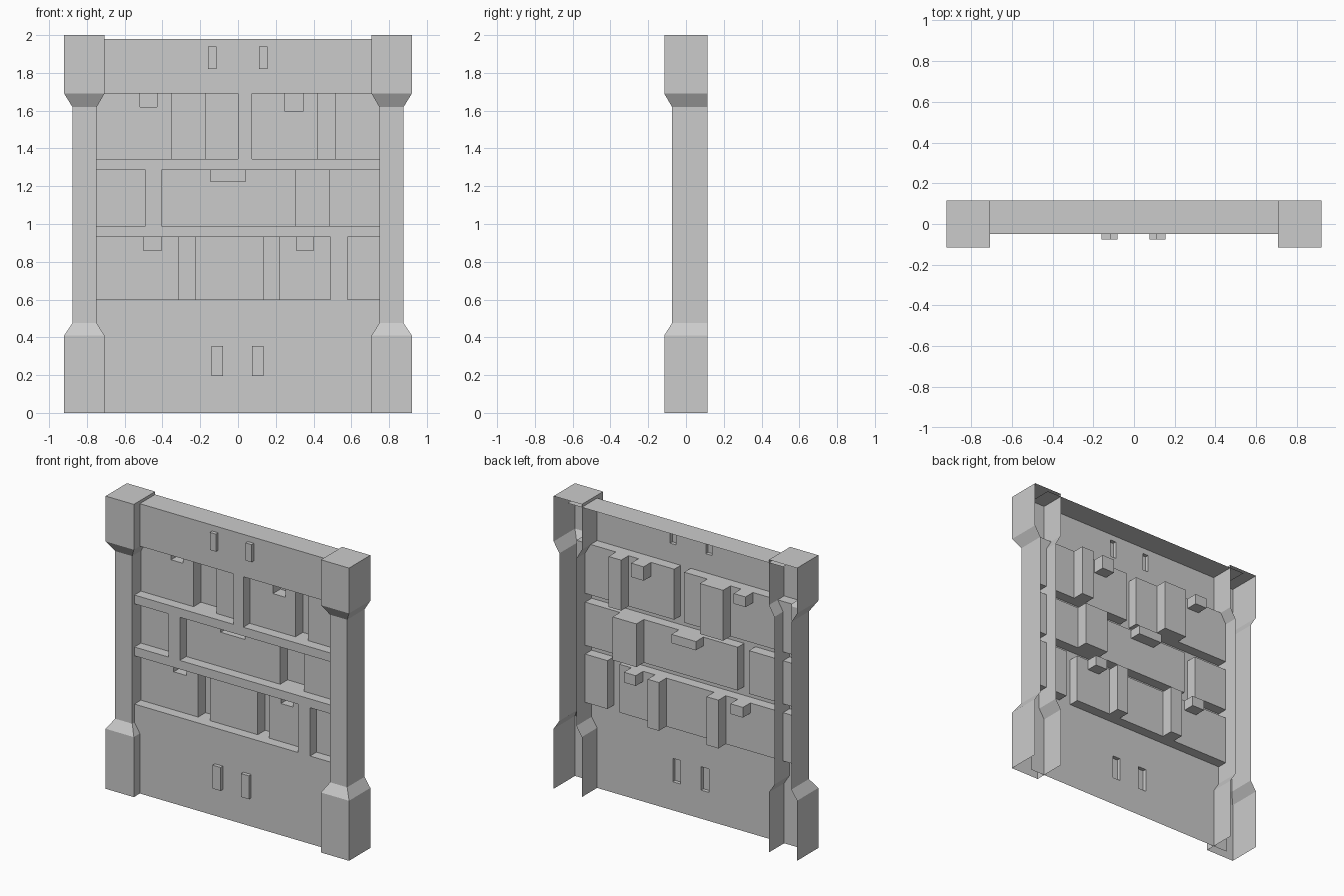
import bpy, bmesh, math

if "Cube" in bpy.data.objects:
    bpy.data.objects.remove(bpy.data.objects["Cube"])

BACK, FACE, PEG, BRICK, DEEP = 0.115, -0.05, -0.075, 0.02, 0.10
HALF, TOP = 0.815, 1.98


def make_object(name, bm):
    mesh = bpy.data.meshes.new(name)
    bm.to_mesh(mesh)
    bm.free()
    obj = bpy.data.objects.new(name, mesh)
    bpy.context.collection.objects.link(obj)
    return obj


# Relief rectangles (x0, x1, z0, z1, y); later ones override earlier ones
relief = [(-HALF, HALF, 0, TOP, FACE)]


def brick_row(z0, z1, joint, slots, notches):
    relief.append((-HALF, HALF, z0, z1, BRICK))
    relief.append((*joint, z0, z1, FACE))
    for a, b in slots:
        relief.append((a, b, z0, z1, DEEP))
    for a, b, z in notches:
        relief.append((a, b, z, z1, DEEP))


# Three recessed rows with a flush joint, deep slots and small notches
brick_row(0.60, 0.93, (0.49, 0.58), [(-0.315, -0.225), (0.135, 0.22)],
          [(-0.50, -0.405, 0.86), (0.31, 0.40, 0.86)])
brick_row(0.99, 1.285, (-0.49, -0.405), [(0.305, 0.485)],
          [(-0.145, 0.04, 1.225)])
brick_row(1.345, 1.69, (0.0, 0.075), [(-0.35, -0.175), (0.42, 0.515)],
          [(-0.52, -0.43, 1.62), (0.25, 0.345, 1.595)])

# Raised hollow pegs
for x0, x1 in ((-0.14, -0.08), (0.075, 0.135)):
    relief.append((x0, x1, 0.195, 0.355, PEG))
for x0, x1 in ((-0.16, -0.115), (0.11, 0.155)):
    relief.append((x0, x1, 1.82, 1.94, PEG))


def depth(x, z):
    y = BACK
    for a, b, c, d, value in relief:
        if a < x < b and c < z < d:
            y = value
    return y


# Wall panel: a single stepped sheet, open at the back
xs = sorted({v for r in relief for v in r[:2]})
zs = sorted({v for r in relief for v in r[2:4]})
bm = bmesh.new()


def quad(*pts):
    bm.faces.new([bm.verts.new(p) for p in pts])


for x0, x1, xn in zip(xs, xs[1:], xs[2:] + [None]):
    for z0, z1, zn in zip(zs, zs[1:], zs[2:] + [None]):
        mx, mz = (x0 + x1) / 2, (z0 + z1) / 2
        a = depth(mx, mz)
        quad((x0, a, z0), (x1, a, z0), (x1, a, z1), (x0, a, z1))
        if xn is not None:
            b = depth((x1 + xn) / 2, mz)
            if a != b:
                quad((x1, a, z0), (x1, b, z0), (x1, b, z1), (x1, a, z1))
        b = depth(mx, (z1 + zn) / 2) if zn is not None else BACK
        if a != b:
            quad((x1, a, z1), (x1, b, z1), (x0, b, z1), (x0, a, z1))

bmesh.ops.remove_doubles(bm, verts=bm.verts[:], dist=1e-5)
bmesh.ops.dissolve_limit(bm, angle_limit=math.radians(1),
                         verts=bm.verts[:], edges=bm.edges[:])
make_object("wall_panel", bm)

# Pillars: U-shaped sections lofted upward, open at back and bottom, capped on top
WIDE, SLIM = (0.707, 0.92, -0.115), (0.748, 0.877, -0.074)
levels = [(0, WIDE), (0.41, WIDE), (0.475, SLIM),
          (1.62, SLIM), (1.69, WIDE), (2.0, WIDE)]
bm = bmesh.new()
rings = [[bm.verts.new(p) for p in ((xi, BACK, z), (xi, yf, z), (xo, yf, z),
                                    (xo, BACK, z))]
         for z, (xi, xo, yf) in levels]
for low, high in zip(rings, rings[1:]):
    for i in range(3):
        bm.faces.new((low[i], low[i + 1], high[i + 1], high[i]))
bm.faces.new(rings[-1])
pillars = make_object("side_pillars", bm)
pillars.modifiers.new("mirror", 'MIRROR').use_axis[0] = True
